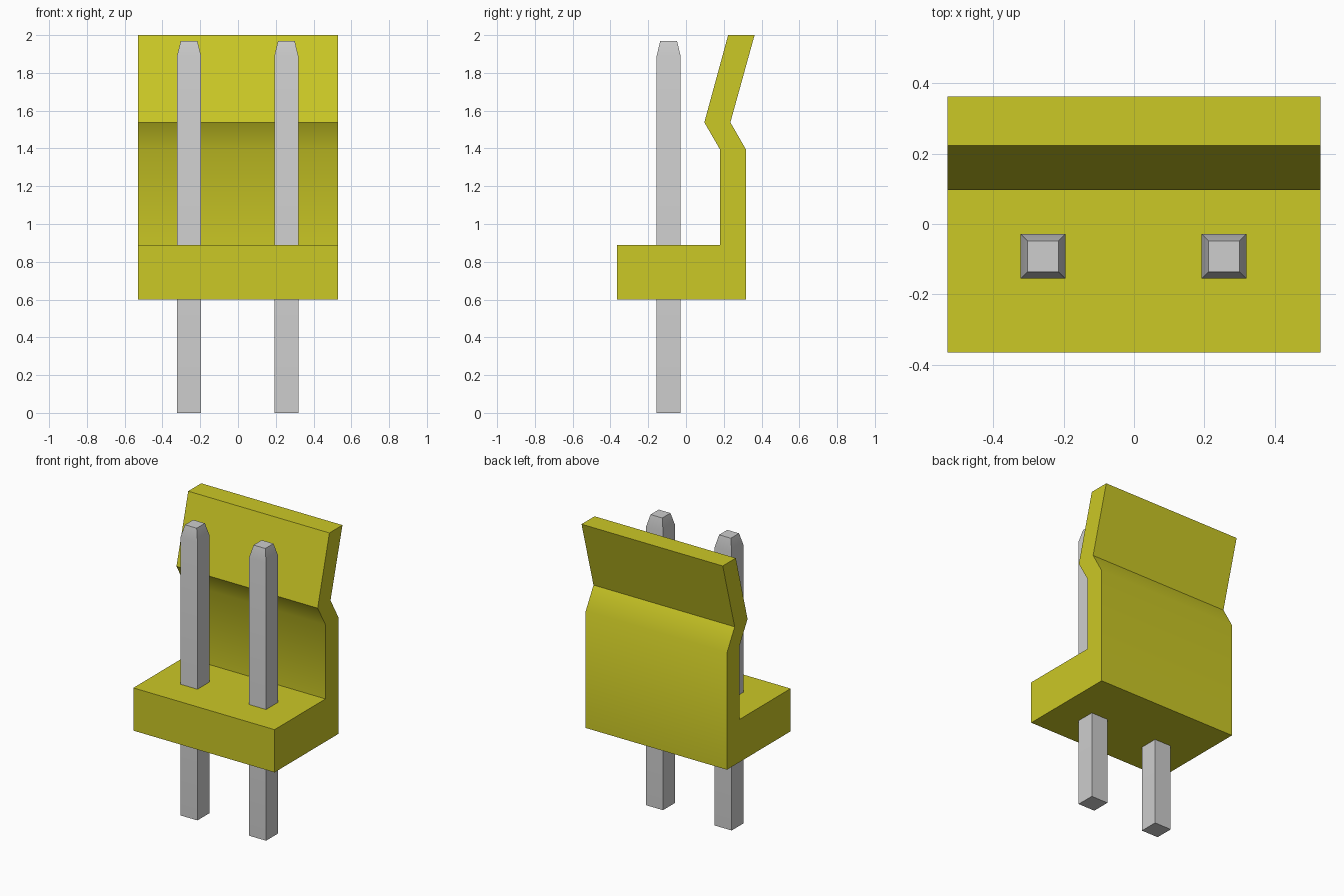
import bpy
import bmesh
import math

cube = bpy.data.objects.get("Cube")
if cube:
    bpy.data.objects.remove(cube, do_unlink=True)


def make_material(name, rgb):
    mat = bpy.data.materials.new(name)
    mat.use_nodes = True
    mat.diffuse_color = (*rgb, 1)
    mat.node_tree.nodes["Principled BSDF"].inputs["Base Color"].default_value = (*rgb, 1)
    return mat


def finish(name, bm, mat):
    bmesh.ops.recalc_face_normals(bm, faces=bm.faces)
    mesh = bpy.data.meshes.new(name)
    bm.to_mesh(mesh)
    bm.free()
    mesh.materials.append(mat)
    obj = bpy.data.objects.new(name, mesh)
    bpy.context.collection.objects.link(obj)
    bpy.ops.object.select_all(action='DESELECT')
    obj.select_set(True)
    bpy.context.view_layer.objects.active = obj
    bpy.ops.object.shade_smooth_by_angle(angle=math.radians(32))
    return obj


yellow = make_material("yellow plastic", (0.60, 0.58, 0.019))
grey = make_material("grey metal", (0.61, 0.61, 0.61))

# Housing: side profile (y, z) of base and bent locking tab, extruded along x
HALF_WIDTH = 0.53
profile = [(-0.365, 0.6), (0.318, 0.6), (0.318, 1.393), (0.235, 1.538),
           (0.363, 2.0), (0.223, 2.0), (0.097, 1.538), (0.181, 1.393),
           (0.181, 0.89), (-0.365, 0.89)]
bm = bmesh.new()
side = bm.faces.new([bm.verts.new((-HALF_WIDTH, y, z)) for y, z in profile])
new = bmesh.ops.extrude_face_region(bm, geom=[side])["geom"]
bmesh.ops.translate(bm, vec=(2 * HALF_WIDTH, 0, 0),
                    verts=[v for v in new if isinstance(v, bmesh.types.BMVert)])
finish("housing", bm, yellow)


# Pins: square posts with a tapered tip
def make_pin(name, x, y=-0.092, half=0.0635, tip=0.044):
    bm = bmesh.new()
    rings = []
    for z, h in ((0, half), (1.89, half), (1.97, tip)):
        rings.append([bm.verts.new((x + sx * h, y + sy * h, z))
                      for sx, sy in ((-1, -1), (1, -1), (1, 1), (-1, 1))])
    for low, high in zip(rings, rings[1:]):
        for i in range(4):
            j = (i + 1) % 4
            bm.faces.new((low[i], low[j], high[j], high[i]))
    bm.faces.new(rings[0])
    bm.faces.new(rings[-1])
    finish(name, bm, grey)


make_pin("right_pin", -0.259)
make_pin("left_pin", 0.256)
